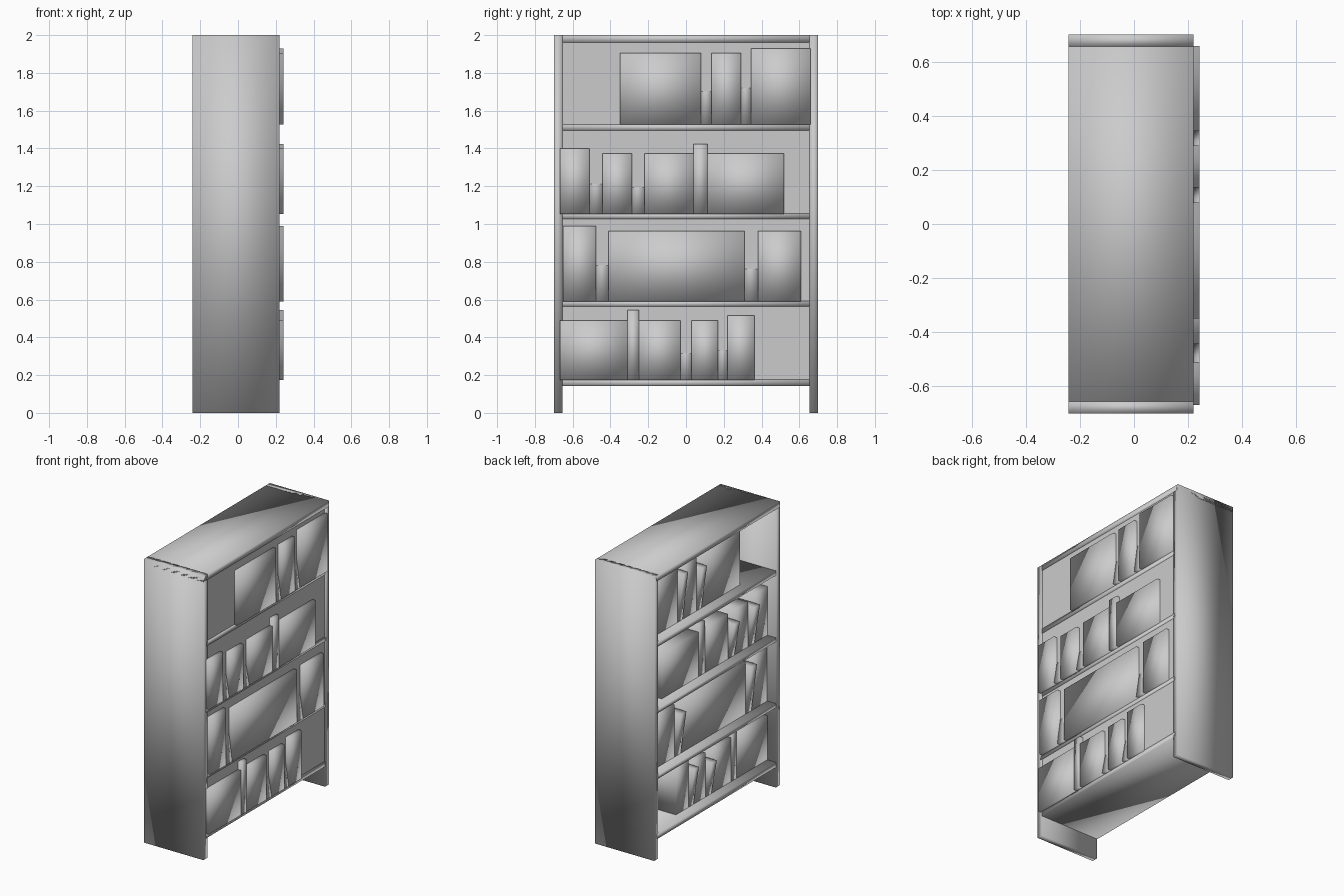
import bpy, bmesh

X0, X1 = -0.242, 0.22         # cabinet depth range, open side is -x
BOOK0, BOOK1 = -0.175, 0.242  # books, poking slightly through the back sheet


def box(name, lo, hi, lean=0.0, smooth=True):
    """Box between two corners; lean shifts its top towards the open side."""
    bm = bmesh.new()
    bmesh.ops.create_cube(bm, size=1)
    for v in bm.verts:
        top = v.co.z > 0
        v.co = [l + (c + 0.5) * (h - l) for c, l, h in zip(v.co, lo, hi)]
        if top:
            v.co.x -= lean
    me = bpy.data.meshes.new(name)
    bm.to_mesh(me)
    bm.free()
    if smooth:
        me.shade_smooth()
    ob = bpy.data.objects.new(name, me)
    bpy.context.collection.objects.link(ob)
    return ob


# side panels, running to the floor as legs
box("side_panel_left", (X0, -0.70, 0), (X1, -0.655, 2))
box("side_panel_right", (X0, 0.655, 0), (X1, 0.70, 2))

# top board and shelves
box("top_board", (X0, -0.70, 1.96), (X1, 0.70, 2))
for i, (z0, z1) in enumerate([(0.142, 0.178), (0.563, 0.592), (1.027, 1.056), (1.495, 1.528)]):
    box(f"shelf_{i + 1}", (X0, -0.67, z0), (X1, 0.67, z1))

# back sheet, almost flush with the rear edges
box("back_sheet", (0.205, -0.657, 0.16), (0.217, 0.657, 1.97), smooth=False)

# books per shelf: (y end, top height, leaning out), starting at y start
rows = [
    (0.175, -0.668, [(-0.31, 0.49, 0), (-0.25, 0.545, 0), (-0.03, 0.49, 0), (0.03, 0.425, 1),
                     (0.17, 0.49, 0), (0.22, 0.455, 1), (0.362, 0.515, 0)]),
    (0.59, -0.652, [(-0.477, 0.99, 0), (-0.41, 0.932, 1), (0.31, 0.963, 0),
                    (0.38, 0.90, 1), (0.61, 0.963, 0)]),
    (1.054, -0.668, [(-0.51, 1.40, 0), (-0.443, 1.34, 1), (-0.287, 1.372, 0), (-0.22, 1.306, 1),
                     (0.04, 1.372, 0), (0.113, 1.424, 0), (0.52, 1.372, 0)]),
    (1.526, -0.35, [(0.08, 1.906, 0), (0.135, 1.84, 1), (0.29, 1.906, 0),
                    (0.343, 1.875, 1), (0.658, 1.93, 0)]),
]
for r, (z, y, books) in enumerate(rows):
    for b, (y2, top, out) in enumerate(books):
        box(f"books_{r + 1}_{b + 1}", (BOOK0, y, z), (BOOK1, y2, top), 0.045 * out)
        y = y2
